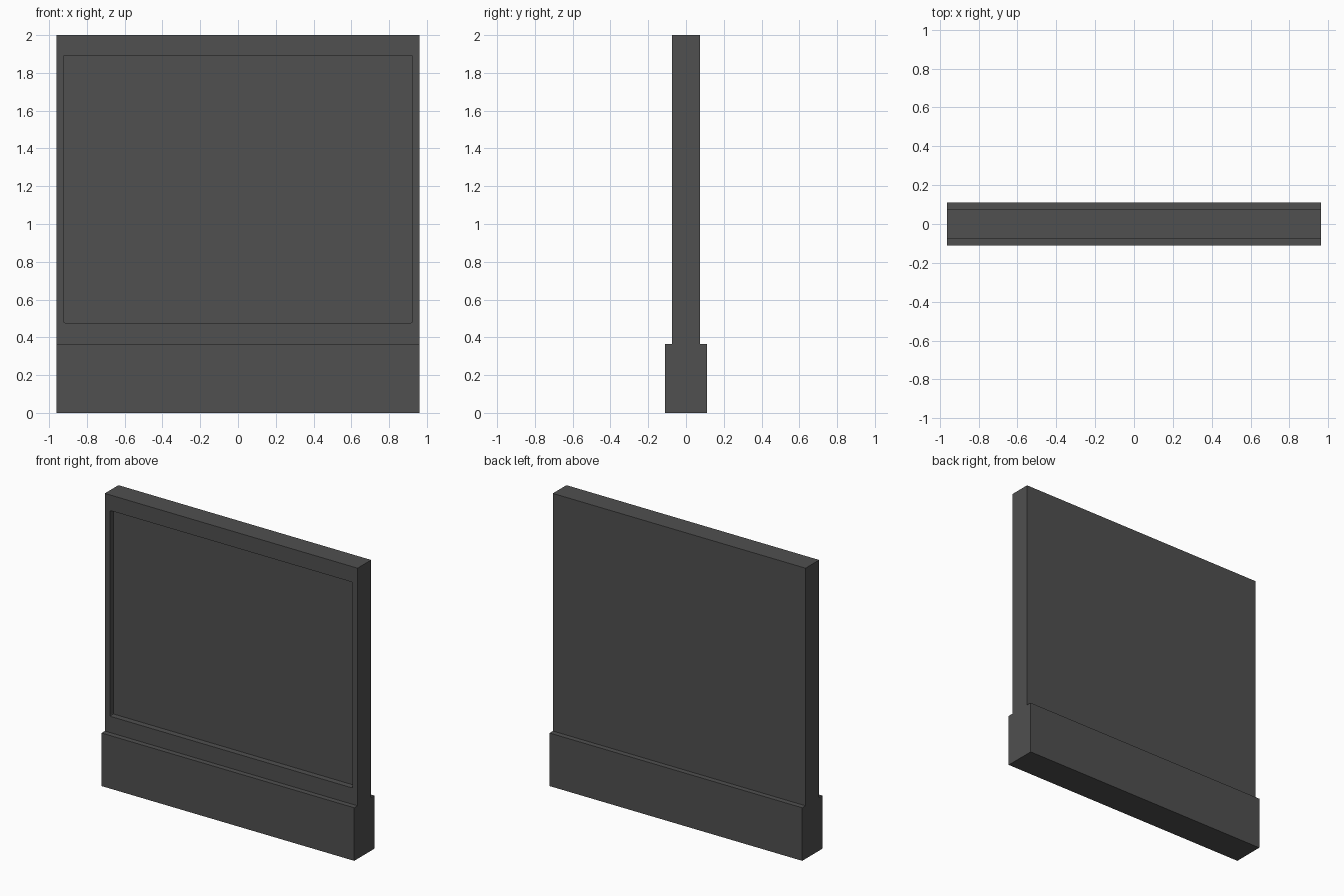
import bpy
import bmesh
from mathutils import Vector

old = bpy.data.objects.get("Cube")
if old:
    bpy.data.objects.remove(old, do_unlink=True)

HALF_WIDTH = 0.962
BASE_TOP = 0.365
RECESS_DEPTH = 0.04

dark_grey = bpy.data.materials.new("dark grey")
dark_grey.use_nodes = True
colour = (0.08, 0.08, 0.08, 1)
dark_grey.diffuse_color = colour
dark_grey.node_tree.nodes["Principled BSDF"].inputs["Base Color"].default_value = colour


def box(bm, half_depth, bottom, top):
    """Full-width box between two heights."""
    bmesh.ops.create_cube(bm, size=1)
    for v in bm.verts:
        v.co = Vector((v.co.x * 2 * HALF_WIDTH, v.co.y * 2 * half_depth,
                       bottom + (v.co.z + 0.5) * (top - bottom)))


def finish(bm, name):
    bmesh.ops.recalc_face_normals(bm, faces=bm.faces)
    mesh = bpy.data.meshes.new(name)
    bm.to_mesh(mesh)
    bm.free()
    mesh.materials.append(dark_grey)
    obj = bpy.data.objects.new(name, mesh)
    bpy.context.collection.objects.link(obj)
    return obj


# Thick plinth
bm = bmesh.new()
box(bm, 0.11, 0, BASE_TOP)
finish(bm, "base")

# Upright panel with a shallow recess in its front
bm = bmesh.new()
box(bm, 0.074, BASE_TOP, 2)
bm.normal_update()
front = min(bm.faces, key=lambda f: f.calc_center_median().y)
bmesh.ops.inset_region(bm, faces=[front], thickness=0.054)
for v in front.verts:
    v.co.z = 1.893 if v.co.z > 1 else 0.477
rim = set(front.verts)
extruded = bmesh.ops.extrude_discrete_faces(bm, faces=[front])["faces"][0]
floor = set(extruded.verts)
for v in floor:
    v.co.y += RECESS_DEPTH

# Slightly rounded recess corners
corners = [e for e in bm.edges
           if e.verts[0] in floor and e.verts[1] not in floor
           or e.verts[1] in floor and e.verts[0] not in floor]
bmesh.ops.bevel(bm, geom=corners, offset=0.008, segments=2, profile=0.5, affect='EDGES')
finish(bm, "panel")
